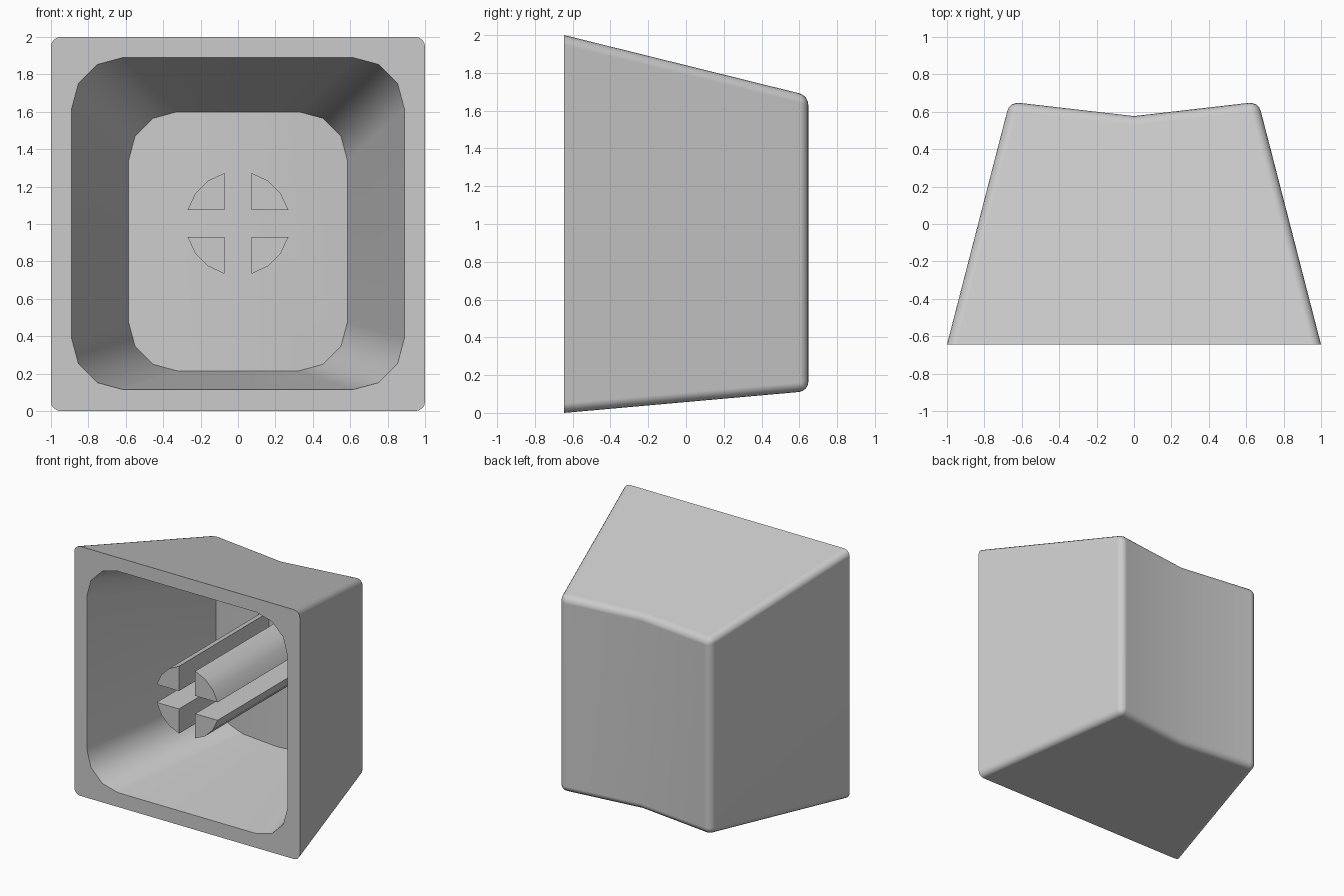
import bpy
import bmesh
from math import cos, sin, pi, radians

cube = bpy.data.objects.get("Cube")
if cube:
    bpy.data.objects.remove(cube)

FRONT = -0.645
DISH = 0.115      # slope of the dished back away from its centre line

grey = bpy.data.materials.new("light grey plastic")
grey.use_nodes = True
grey.diffuse_color = (0.6, 0.6, 0.6, 1)
grey.node_tree.nodes["Principled BSDF"].inputs["Base Color"].default_value = (0.6, 0.6, 0.6, 1)


def finish(bm, name):
    """Turn a bmesh into a smooth-shaded object with crisp hard edges."""
    bmesh.ops.recalc_face_normals(bm, faces=bm.faces)
    mesh = bpy.data.meshes.new(name)
    bm.to_mesh(mesh)
    bm.free()
    mesh.materials.append(grey)
    obj = bpy.data.objects.new(name, mesh)
    bpy.context.collection.objects.link(obj)
    bpy.ops.object.select_all(action='DESELECT')
    obj.select_set(True)
    bpy.context.view_layer.objects.active = obj
    bpy.ops.object.shade_smooth_by_angle(angle=radians(40))
    weighted = obj.modifiers.new("Weighted normals", 'WEIGHTED_NORMAL')
    weighted.keep_sharp = True
    return obj


def rounded_ring(half_width, bottom, top, radius, depth):
    """Rounded rectangle, with an extra point on the centre line above and below."""
    mid, half_height = (bottom + top) / 2, (top - bottom) / 2
    points = []
    for quarter in range(4):
        sx = 1 if quarter in (0, 3) else -1
        sz = 1 if quarter < 2 else -1
        for step in range(4):
            a = pi / 2 * (quarter + step / 3)
            x = sx * (half_width - radius) + radius * cos(a)
            z = mid + sz * (half_height - radius) + radius * sin(a)
            points.append((x, z))
        if quarter in (0, 2):
            points.append((0, top if quarter == 0 else bottom))
    return [(x, depth(x), z) for x, z in points]


# Outer shell: square front tapering to a shallow valley at the back
bm = bmesh.new()
front = [bm.verts.new((x, FRONT, z)) for x, z in ((-1, 0), (1, 0), (1, 2), (-1, 2))]
back = [bm.verts.new((x, 0.577 + DISH * abs(x), z)) for x, z in
        ((-0.665, 0.115), (0, 0.115), (0.665, 0.115),
         (0.665, 1.68), (0, 1.68), (-0.665, 1.68))]
f, b = front, back
for face in ((f[0], f[1], f[2], f[3]),
             (f[0], f[1], b[2], b[1], b[0]), (f[1], f[2], b[3], b[2]),
             (f[2], f[3], b[5], b[4], b[3]), (f[3], f[0], b[0], b[5]),
             (b[0], b[1], b[4], b[5]), (b[1], b[2], b[3], b[4])):
    bm.faces.new(face)
bmesh.ops.recalc_face_normals(bm, faces=bm.faces)

# Round every edge except the front rim and the valley line
front_set, valley = set(front), {back[1], back[4]}
rounded = [e for e in bm.edges
           if not set(e.verts) <= front_set and set(e.verts) != valley]
bmesh.ops.bevel(bm, geom=rounded, offset=0.05, offset_type='OFFSET',
                segments=4, profile=0.5, affect='EDGES', clamp_overlap=True)

# Cavity: tapered walls and a floor that follows the dish
bm.normal_update()
rim_face = min(bm.faces, key=lambda face: face.calc_center_median().y)
rim_edges = list(rim_face.edges)
bmesh.ops.delete(bm, geom=[rim_face], context='FACES_ONLY')
opening = [bm.verts.new(p) for p in
           rounded_ring(0.89, 0.115, 1.89, 0.275, lambda x: FRONT)]
floor = [bm.verts.new(p) for p in
         rounded_ring(0.585, 0.215, 1.6, 0.26, lambda x: 0.49 + DISH * abs(x))]
count = len(floor)
for i in range(count):
    j = (i + 1) % count
    bm.faces.new((opening[i], opening[j], floor[j], floor[i]))
    rim_edges.append(bm.edges.get((opening[i], opening[j])))
low, high = sorted((i for i in range(count) if abs(floor[i].co.x) < 1e-5))
bm.faces.new(floor[low:high + 1])
bm.faces.new(floor[high:] + floor[:low + 1])

# Flat front rim between the shell and the cavity
bmesh.ops.triangle_fill(bm, use_beauty=True, use_dissolve=False,
                        edges=rim_edges, normal=(0, -1, 0))
finish(bm, "cap_shell")

# Stem: four quarter-round prongs leaving a cross-shaped socket
GAP, RADIUS, CENTRE = 0.072, 0.279, 1.003
start = math_start = 0.261   # angle at which the arc leaves the slot
for name, sx, sz in (("upper_left", 1, 1), ("upper_right", -1, 1),
                     ("lower_left", 1, -1), ("lower_right", -1, -1)):
    outline = [(GAP, GAP)]
    for step in range(4):
        a = start + (pi / 2 - 2 * start) * step / 3
        outline.append((RADIUS * cos(a), RADIUS * sin(a)))
    bm = bmesh.new()
    base = bm.faces.new([bm.verts.new((sx * x, FRONT, CENTRE + sz * z)) for x, z in outline])
    solid = bmesh.ops.extrude_face_region(bm, geom=[base], use_keep_orig=True)
    moved = [v for v in solid["geom"] if isinstance(v, bmesh.types.BMVert)]
    bmesh.ops.translate(bm, verts=moved, vec=(0, 0.55 - FRONT, 0))
    finish(bm, name + "_stem_prong")
